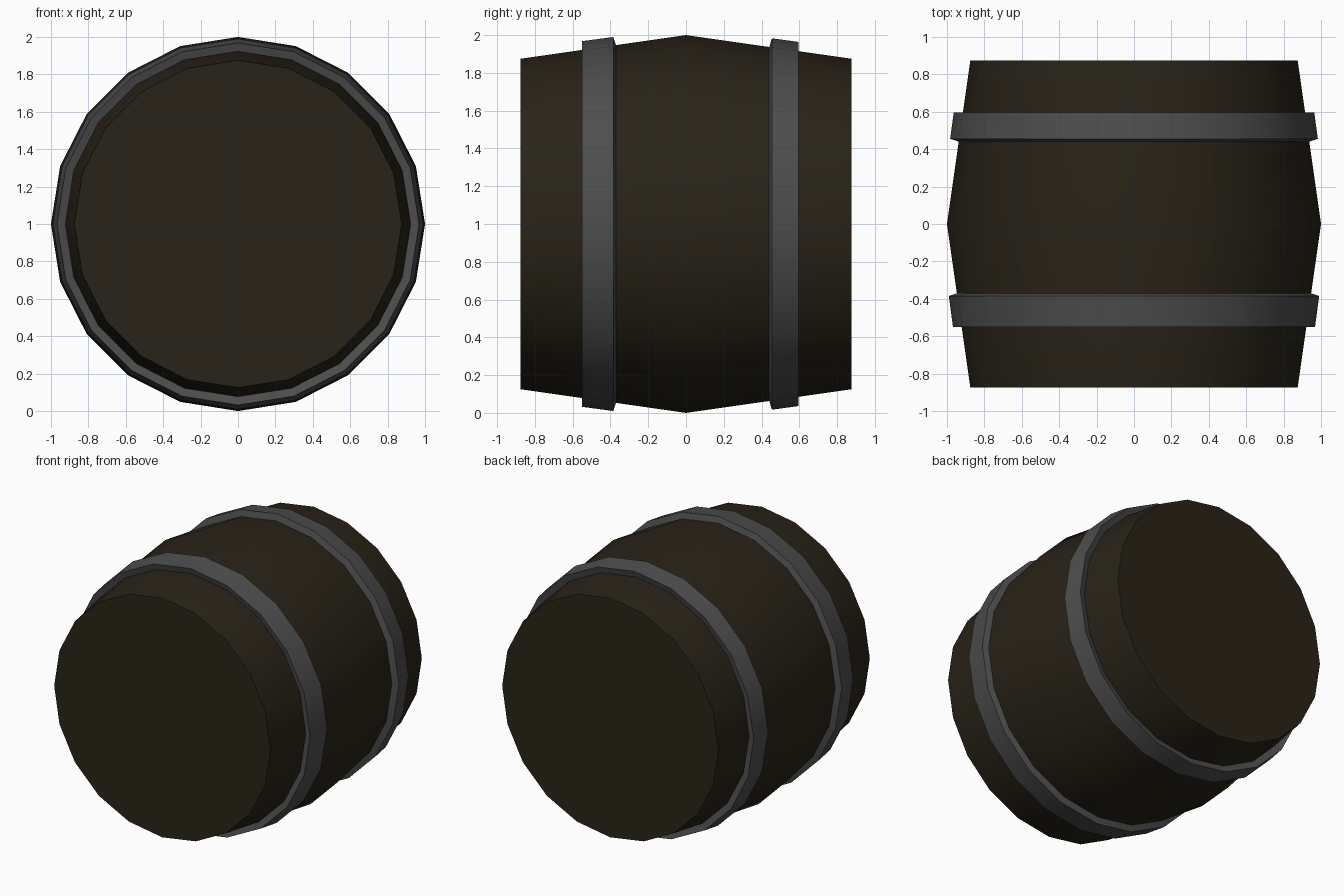
import bpy, bmesh, math

if "Cube" in bpy.data.objects:
    bpy.data.objects.remove(bpy.data.objects["Cube"])

SIDES = 20


def material(name, color):
    m = bpy.data.materials.new(name)
    m.diffuse_color = (*color, 1)
    m.use_nodes = True
    m.node_tree.nodes["Principled BSDF"].inputs["Base Color"].default_value = m.diffuse_color
    return m


def lathe(name, profile, mat, closed):
    """Spin (y, radius) points around the lying barrel axis; closed makes a ring, else ends are capped."""
    bm = bmesh.new()
    rings = []
    for y, r in profile:
        angles = [2 * math.pi * i / SIDES for i in range(SIDES)]
        rings.append([bm.verts.new((r * math.cos(a), y, 1 + r * math.sin(a))) for a in angles])
    pairs = list(zip(rings, rings[1:]))
    if closed:
        pairs.append((rings[-1], rings[0]))
    else:
        bm.faces.new(rings[0])
        bm.faces.new(rings[-1])
    for a, b in pairs:
        for i in range(SIDES):
            j = (i + 1) % SIDES
            bm.faces.new((a[i], a[j], b[j], b[i]))
    bmesh.ops.recalc_face_normals(bm, faces=bm.faces)
    mesh = bpy.data.meshes.new(name)
    bm.to_mesh(mesh)
    bm.free()
    mesh.materials.append(mat)
    obj = bpy.data.objects.new(name, mesh)
    bpy.context.collection.objects.link(obj)
    bpy.ops.object.select_all(action='DESELECT')
    obj.select_set(True)
    bpy.context.view_layer.objects.active = obj
    bpy.ops.object.shade_smooth_by_angle(angle=math.radians(30))
    return obj


wood = material("dark_wood", (0.022, 0.017, 0.009))
iron = material("dark_iron", (0.075, 0.075, 0.075))

# Barrel body bulging at the middle
lathe("barrel_body", [(-0.875, 0.875), (0, 1.0), (0.875, 0.875)], wood, False)

# Hoops raised square to the sloping staves, feet slightly sunk in the wood
lathe("front_hoop", [(-0.534, 0.918), (-0.55, 0.968), (-0.385, 0.99), (-0.369, 0.942)], iron, True)
lathe("back_hoop", [(0.579, 0.912), (0.595, 0.964), (0.455, 0.983), (0.439, 0.932)], iron, True)
